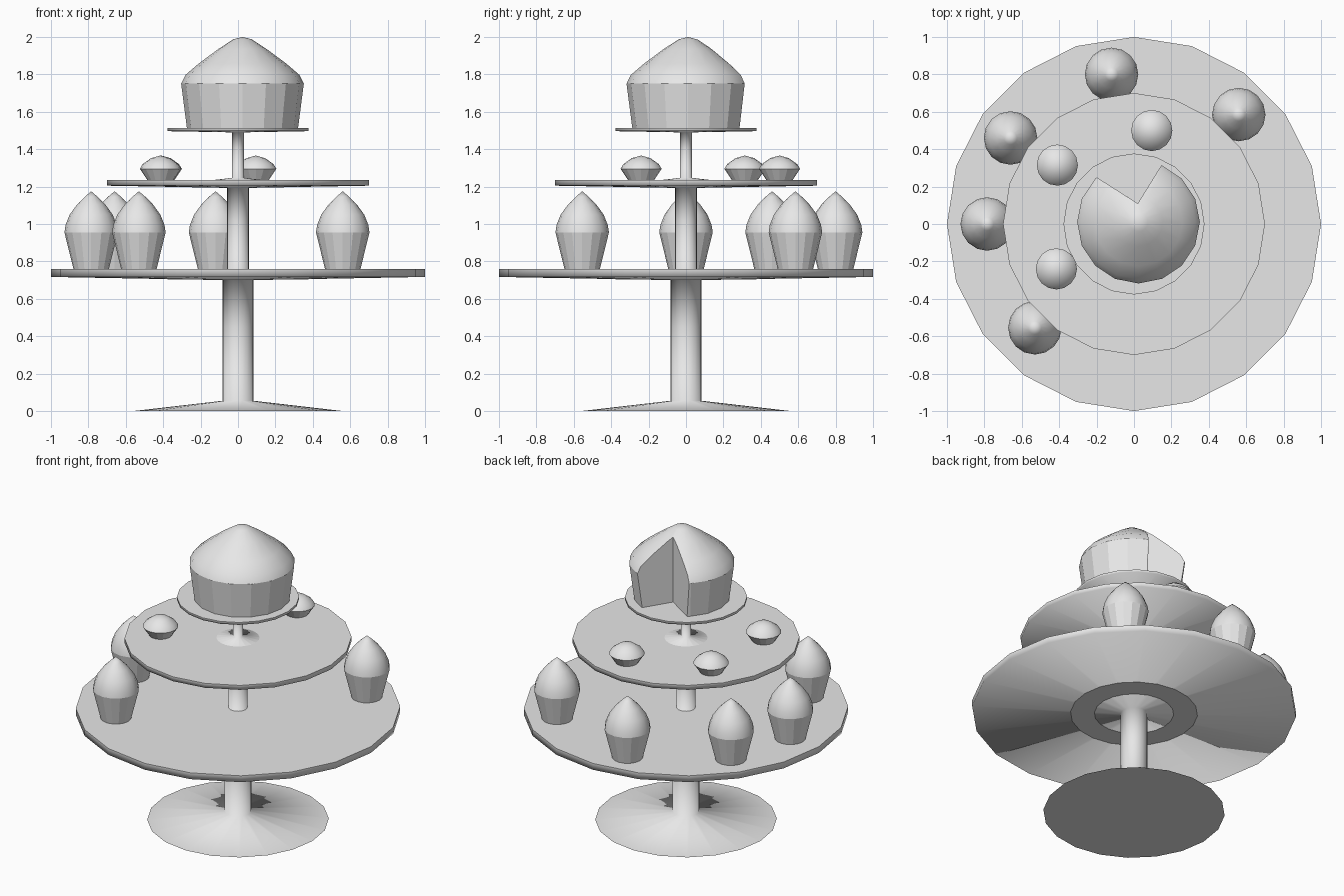
import bpy, bmesh, math
from mathutils import Vector

cube = bpy.data.objects.get("Cube")
if cube:
    bpy.data.objects.remove(cube, do_unlink=True)

grey = bpy.data.materials.new("plain_grey")
grey.use_nodes = True
grey.diffuse_color = (0.8, 0.8, 0.8, 1)
grey.node_tree.nodes["Principled BSDF"].inputs["Base Color"].default_value = (0.8, 0.8, 0.8, 1)


def lathe(name, profile, sides, location=(0, 0, 0), scale=1.0, smooth_above=None, angle=89.5):
    """Revolve (radius, height) points; faces below smooth_above stay flat."""
    bm = bmesh.new()
    rings = []
    for r, z in profile:
        if r == 0:
            rings.append([bm.verts.new((0, 0, z))])
        else:
            rings.append([bm.verts.new((r * math.cos(math.tau * i / sides),
                                        r * math.sin(math.tau * i / sides), z))
                          for i in range(sides)])
    for low, high in zip(rings, rings[1:]):
        for i in range(sides):
            j = (i + 1) % sides
            if len(high) == 1:
                bm.faces.new((low[i], low[j], high[0]))
            else:
                bm.faces.new((low[i], low[j], high[j], high[i]))
    for ring, flip in ((rings[0], True), (rings[-1], False)):
        if len(ring) > 1:
            bm.faces.new(ring[::-1] if flip else ring)
    bmesh.ops.recalc_face_normals(bm, faces=bm.faces)
    mesh = bpy.data.meshes.new(name)
    bm.to_mesh(mesh)
    bm.free()
    mesh.materials.append(grey)
    obj = bpy.data.objects.new(name, mesh)
    bpy.context.collection.objects.link(obj)
    obj.location = location
    obj.scale = (scale,) * 3
    bpy.ops.object.select_all(action='DESELECT')
    obj.select_set(True)
    bpy.context.view_layer.objects.active = obj
    bpy.ops.object.shade_smooth_by_angle(angle=math.radians(angle))
    if smooth_above is not None:
        for face in mesh.polygons:
            face.use_smooth = face.center.z > smooth_above
    return obj


# Three nested pedestal stands, each a scaled copy of the first
STAND = [(0.56, 0), (0.083, 0.055), (0.083, 0.45), (0.083, 0.7),
         (1, 0.717), (1, 0.76), (0, 0.76)]
for name, scale, z in (("lower_stand", 1, 0), ("middle_stand", 0.7, 0.703),
                       ("upper_stand", 0.377, 1.226)):
    lathe(name, STAND, 20, (0, 0, z), scale)

# Tall cupcakes on the lower plate
TALL = [(0.095, 0), (0.143, 0.195), (0.137, 0.235), (0.115, 0.29),
        (0.075, 0.345), (0.035, 0.385), (0, 0.415)]
for i, (x, y) in enumerate([(-0.12, 0.8), (0.56, 0.585), (-0.66, 0.46),
                            (-0.785, 0), (-0.53, -0.555)]):
    lathe(f"tall_cupcake_{i + 1}", TALL, 16, (x, y, 0.76), smooth_above=0.195)

# Small cupcakes on the middle plate
SMALL = [(0.07, 0), (0.11, 0.06), (0.095, 0.085), (0.05, 0.117), (0, 0.131)]
for i, (x, y) in enumerate([(0.095, 0.5), (-0.41, 0.315), (-0.415, -0.24)]):
    lathe(f"small_cupcake_{i + 1}", SMALL, 16, (x, y, 1.235), smooth_above=0.06)

# Large cake on the upper plate
CAKE = [(0.297, 0), (0.328, 0.238), (0.305, 0.285), (0.235, 0.345),
        (0.13, 0.423), (0.05, 0.475), (0, 0.488)]
cake = lathe("large_cake", CAKE, 16, (0.024, 0.01, 1.512), smooth_above=0.238)

# Wedge cut out of the back of the cake
tip = Vector((0.02, 0.11))
corners = [tip, tip + Vector((0.13, 0.21)) * 3, tip + Vector((-0.22, 0.14)) * 3]
bm = bmesh.new()
base = bm.faces.new([bm.verts.new((p.x, p.y, 1.4)) for p in corners])
side = bmesh.ops.extrude_face_region(bm, geom=[base])["geom"]
bmesh.ops.translate(bm, vec=(0, 0, 0.8),
                    verts=[v for v in side if isinstance(v, bmesh.types.BMVert)])
bmesh.ops.recalc_face_normals(bm, faces=bm.faces)
mesh = bpy.data.meshes.new("wedge_cutter")
bm.to_mesh(mesh)
bm.free()
mesh.materials.append(grey)
cutter = bpy.data.objects.new("wedge_cutter", mesh)
cutter.hide_render = True
bpy.context.collection.objects.link(cutter)
cut = cake.modifiers.new("wedge", 'BOOLEAN')
cut.operation = 'DIFFERENCE'
cut.solver = 'EXACT'
cut.object = cutter
bpy.ops.object.select_all(action='DESELECT')
cake.select_set(True)
bpy.context.view_layer.objects.active = cake
bpy.ops.object.modifier_apply(modifier=cut.name)
bpy.data.objects.remove(cutter, do_unlink=True)

# Keep the cut rim crisp
bm = bmesh.new()
bm.from_mesh(cake.data)
for edge in bm.edges:
    if edge.calc_face_angle(0) > math.radians(40):
        edge.smooth = False
bm.to_mesh(cake.data)
bm.free()
